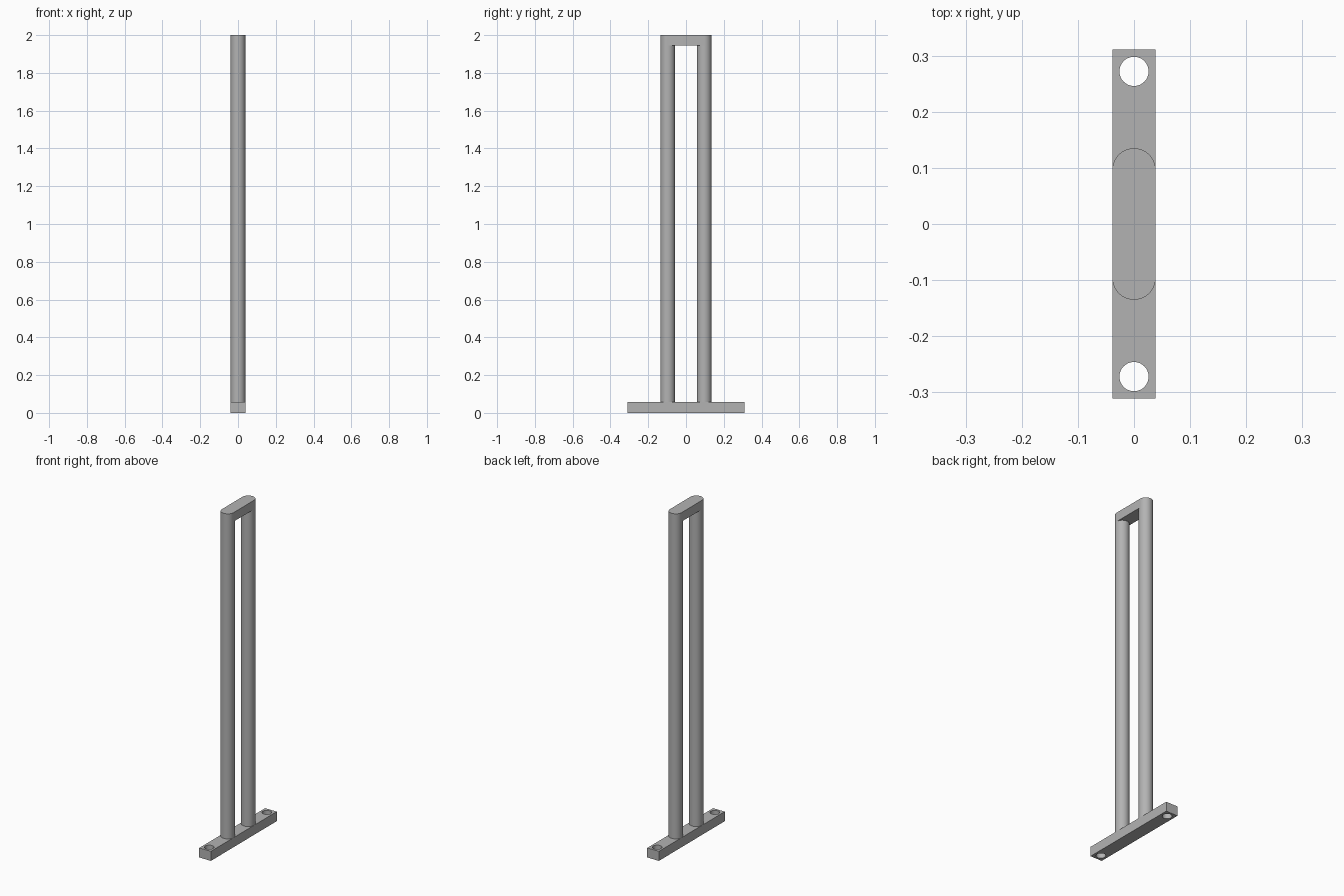
import bpy, bmesh, math

cube = bpy.data.objects.get("Cube")
if cube:
    bpy.data.objects.remove(cube, do_unlink=True)

HALF_WIDTH = 0.0385   # also the post radius
HALF_LENGTH = 0.311
BASE_TOP = 0.057
CAP_BOTTOM = 1.946
TOP = 2.0
POST_Y = 0.0965
HOLE_Y = 0.272
HOLE_RADIUS = 0.026

steel = bpy.data.materials.new("grey steel")
steel.use_nodes = True
colour = (0.45, 0.45, 0.45, 1)
steel.diffuse_color = colour
steel.node_tree.nodes["Principled BSDF"].inputs["Base Color"].default_value = colour


def prism(name, outline, bottom, top):
    """Extrude a flat outline upwards from bottom to top."""
    bm = bmesh.new()
    face = bm.faces.new([bm.verts.new((x, y, bottom)) for x, y in outline])
    result = bmesh.ops.extrude_face_region(bm, geom=[face])
    moved = [v for v in result["geom"] if isinstance(v, bmesh.types.BMVert)]
    bmesh.ops.translate(bm, verts=moved, vec=(0, 0, top - bottom))
    bmesh.ops.recalc_face_normals(bm, faces=bm.faces)
    mesh = bpy.data.meshes.new(name)
    bm.to_mesh(mesh)
    bm.free()
    mesh.materials.append(steel)
    obj = bpy.data.objects.new(name, mesh)
    bpy.context.collection.objects.link(obj)
    return obj


def arc(radius, y, start, end, steps):
    angles = [start + (end - start) * i / steps for i in range(steps + 1)]
    return [(radius * math.cos(a), y + radius * math.sin(a)) for a in angles]


def circle(radius, y):
    return arc(radius, y, 0, math.tau, 64)[:-1]


def select_only(obj):
    bpy.ops.object.select_all(action="DESELECT")
    obj.select_set(True)
    bpy.context.view_layer.objects.active = obj


# Base bar with a bolt hole near each end
w, h = HALF_WIDTH, HALF_LENGTH
base = prism("base_bar", [(-w, -h), (w, -h), (w, h), (-w, h)], 0, BASE_TOP)
for side in (-1, 1):
    cutter = prism("hole_cutter", circle(HOLE_RADIUS, side * HOLE_Y), -0.1, 0.2)
    cutter.hide_render = True
    hole = base.modifiers.new("bolt hole", "BOOLEAN")
    hole.operation = "DIFFERENCE"
    hole.solver = "EXACT"
    hole.object = cutter
    select_only(base)
    bpy.ops.object.modifier_apply(modifier=hole.name)
    bpy.data.objects.remove(cutter, do_unlink=True)

# Two round posts
posts = [prism(name, circle(w, y), BASE_TOP, CAP_BOTTOM)
         for name, y in (("front_post", -POST_Y), ("back_post", POST_Y))]

# Round-ended bar joining the posts
cap_outline = (arc(w, POST_Y, 0, math.pi, 32)
               + arc(w, -POST_Y, math.pi, math.tau, 32))
cap = prism("top_bar", cap_outline, CAP_BOTTOM, TOP)

for obj in [base, cap] + posts:
    select_only(obj)
    bpy.ops.object.shade_smooth_by_angle(angle=math.radians(30))
